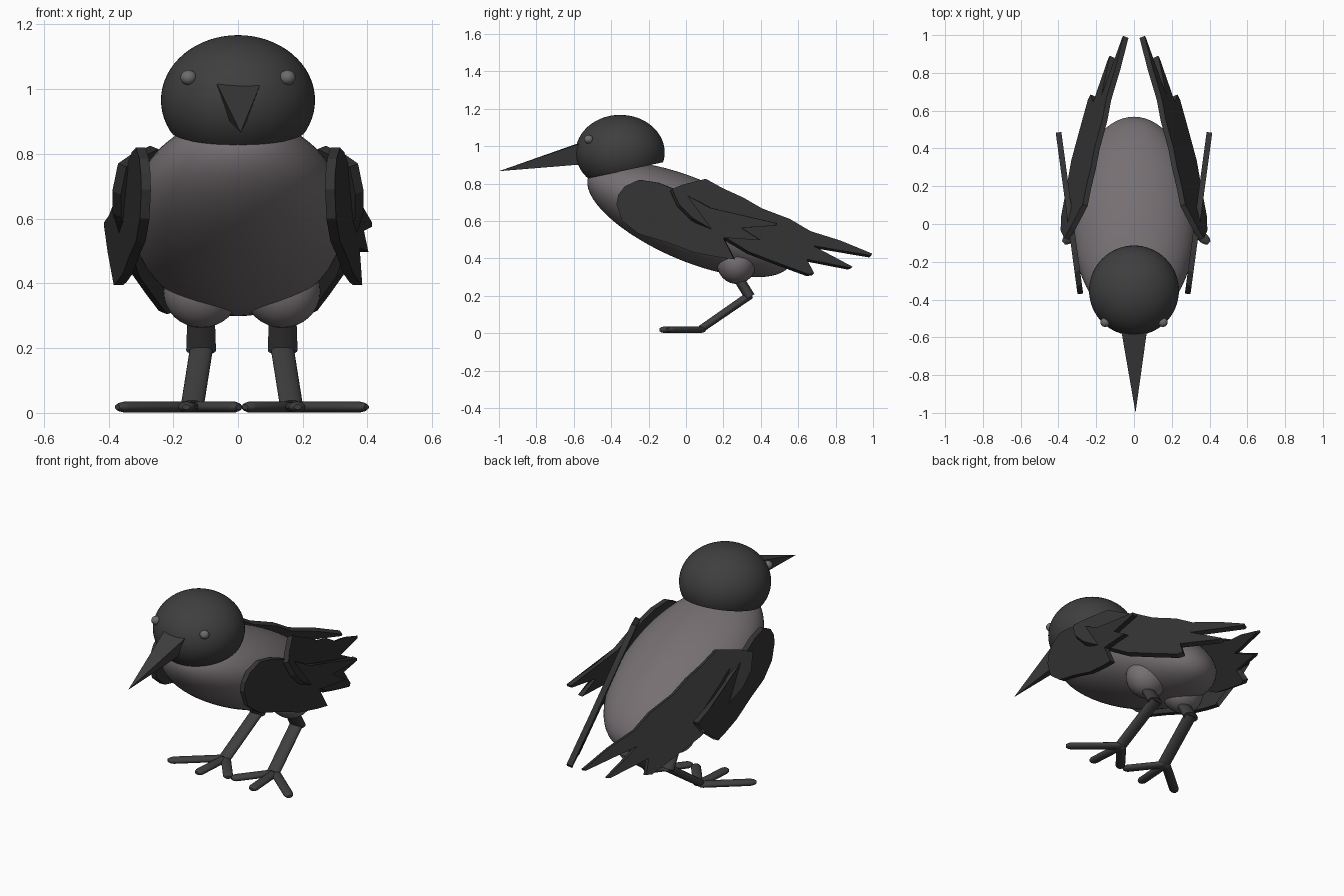
import bpy, bmesh
from math import radians, cos, sin, pi
from mathutils import Vector, Matrix

if "Cube" in bpy.data.objects:
    bpy.data.objects.remove(bpy.data.objects["Cube"])


def material(name, r, g, b):
    m = bpy.data.materials.new(name)
    m.diffuse_color = (r, g, b, 1)
    m.use_nodes = True
    m.node_tree.nodes["Principled BSDF"].inputs["Base Color"].default_value = m.diffuse_color
    return m


DARK = material("dark_grey", 0.05, 0.049, 0.05)
BODY = material("body_grey", 0.18, 0.16, 0.17)
WING = material("wing_grey", 0.035, 0.034, 0.035)
EYE = material("eye_grey", 0.15, 0.15, 0.15)


def finish(bm, name, mat, smooth=True):
    bmesh.ops.recalc_face_normals(bm, faces=bm.faces[:])
    me = bpy.data.meshes.new(name)
    bm.to_mesh(me)
    bm.free()
    me.materials.append(mat)
    ob = bpy.data.objects.new(name, me)
    bpy.context.collection.objects.link(ob)
    if smooth:
        bpy.ops.object.select_all(action='DESELECT')
        ob.select_set(True)
        bpy.context.view_layer.objects.active = ob
        bpy.ops.object.shade_smooth_by_angle(angle=radians(40))
    return ob


def ellipsoid(name, loc, radii, mat, tilt=0, seg=48, cut=None):
    bm = bmesh.new()
    m = (Matrix.Translation(loc) @ Matrix.Rotation(radians(tilt), 4, 'X')
         @ Matrix.Diagonal((*radii, 1)))
    bmesh.ops.create_uvsphere(bm, u_segments=seg, v_segments=seg // 2, radius=1, matrix=m)
    if cut:
        geom = bm.verts[:] + bm.edges[:] + bm.faces[:]
        res = bmesh.ops.bisect_plane(bm, geom=geom, plane_co=cut[0], plane_no=cut[1], clear_inner=True)
        edges = [e for e in res['geom_cut'] if isinstance(e, bmesh.types.BMEdge)]
        bmesh.ops.contextual_create(bm, geom=edges)
    return finish(bm, name, mat)


def limb(name, a, b, ra, rb, mat, rounded=False, sides=20):
    """Oval tube from a to b; ra and rb are (width, height) radii."""
    a, b = Vector(a), Vector(b)
    d = (b - a).normalized()
    side = d.cross(Vector((0, 0, 1))).normalized()
    up = side.cross(d)
    stations = [(0, 1), (1, 1)]
    if rounded:
        stations = [(0, .5), (.03, .85), (.08, 1), (.9, 1), (.96, .8), (1, .45)]
    bm = bmesh.new()
    rings = []
    for t, s in stations:
        c = a.lerp(b, t)
        w, h = (s * (ra[i] + (rb[i] - ra[i]) * t) for i in (0, 1))
        rings.append([bm.verts.new(c + side * w * cos(2 * pi * k / sides) + up * h * sin(2 * pi * k / sides))
                      for k in range(sides)])
    for r, q in zip(rings, rings[1:]):
        for k in range(sides):
            n = (k + 1) % sides
            bm.faces.new((r[k], r[n], q[n], q[k]))
    bm.faces.new(rings[0])
    bm.faces.new(rings[-1])
    return finish(bm, name, mat)


def plate(name, outline, plane, sign, thick):
    """Flat feather plate: (y, z) outline lying on x = p + q*y + r*z."""
    p, q, r = plane
    n = Vector((1, -q, -r)).normalized() * thick / 2
    n.x *= sign
    bm = bmesh.new()
    pts = [Vector((sign * (p + q * y + r * z), y, z)) for y, z in outline]
    lo = [bm.verts.new(v - n) for v in pts]
    hi = [bm.verts.new(v + n) for v in pts]
    for k in range(len(pts)):
        j = (k + 1) % len(pts)
        bm.faces.new((lo[k], lo[j], hi[j], hi[k]))
    caps = [bm.faces.new(lo), bm.faces.new(hi)]
    bmesh.ops.triangulate(bm, faces=caps)
    return finish(bm, name, WING, smooth=False)


# Body and head
ellipsoid("body", (0, 0.02, 0.607), (0.33, 0.59, 0.218), BODY, tilt=-23.4, seg=64)
ellipsoid("head", (0, -0.352, 0.966), (0.238, 0.238, 0.201), DARK, seg=64,
          cut=((0, -0.35, 0.865), (0, -0.21, 0.978)))

# Beak: four-sided spike
bm = bmesh.new()
base = [bm.verts.new(v) for v in ((-.075, -.52, 1.035), (.075, -.52, 1.03), (.03, -.52, .905), (-.03, -.52, .905))]
tip = bm.verts.new((0.008, -1.0, 0.866))
bm.faces.new(base)
for k in range(4):
    bm.faces.new((base[k], base[(k + 1) % 4], tip))
finish(bm, "beak", DARK, smooth=False)

FRONT_WING = [(-.37, .69), (-.36, .74), (-.325, .785), (-.25, .82), (-.15, .805), (-.06, .77), (.02, .73),
              (.13, .67), (.26, .63), (.37, .61), (.485, .588), (.48, .575), (.26, .56), (.40, .497),
              (.2, .51), (.26, .395), (.18, .405), (.05, .43), (-.1, .485), (-.25, .53), (-.34, .60)]
BACK_WING = [(-.08, .765), (-.02, .79), (.1, .82), (.19, .77), (.3, .72), (.4, .662), (.55, .605), (.66, .54),
             (.82, .49), (.99, .42), (.985, .41), (.675, .462), (.885, .35), (.87, .345), (.64, .39),
             (.68, .315), (.65, .31), (.5, .365), (.33, .43), (.2, .51), (.03, .61), (-.04, .68)]

for sign, tag in ((-1, "left"), (1, "right")):
    ellipsoid(f"{tag}_eye", (sign * .153, -.52, 1.036), (.025, .025, .023), EYE, seg=24)

    # Wings: upright shoulder plate and inward-leaning long plate
    plate(f"{tag}_front_wing", FRONT_WING, (.334, .135, 0), sign, .03)
    plate(f"{tag}_back_wing", BACK_WING, (.635, -.426, -.407), sign, .03)

    # Leg
    def at(x, y, z):
        return (sign * x + .012, y, z)

    ellipsoid(f"{tag}_thigh", at(.125, .27, .375), (.118, .105, .112), BODY, seg=32)
    limb(f"{tag}_upper_leg", at(.126, .27, .31), at(.126, .342, .193), (.042, .028), (.046, .028), DARK)
    limb(f"{tag}_lower_leg", at(.124, .345, .205), at(.153, .08, .022), (.036, .022), (.036, .02), DARK)

    # Toes
    for i, (x, y) in enumerate(((.385, -.1), (.172, -.142), (.01, -.09))):
        limb(f"{tag}_toe_{i + 1}", at(.156, .095, .018), at(x, y, .018),
             (.026, .017), (.026, .017), DARK, rounded=True)
